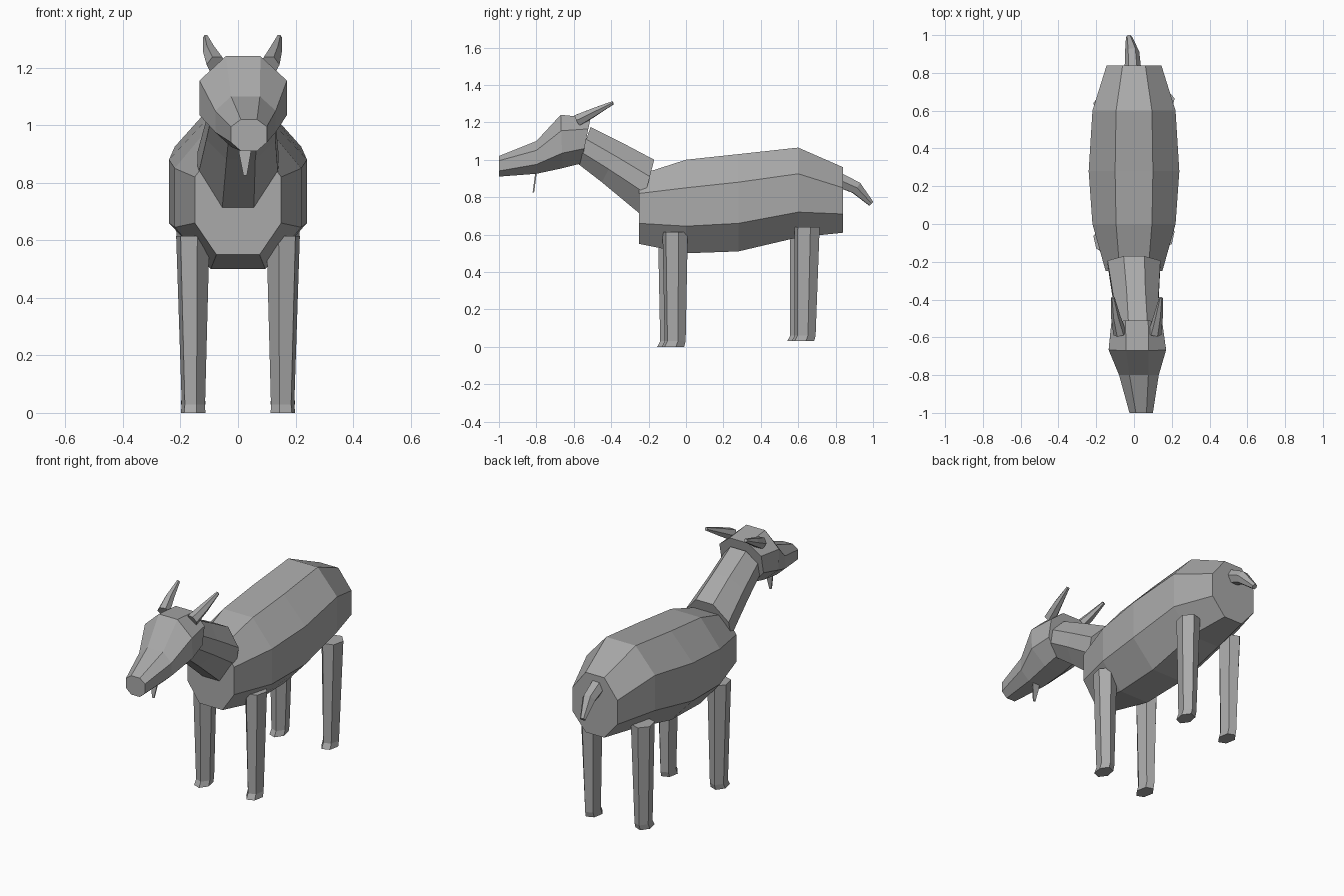
import bpy, bmesh
from math import sin, cos, pi, radians
from mathutils import Vector

cube = bpy.data.objects.get("Cube")
if cube:
    bpy.data.objects.remove(cube, do_unlink=True)

grey = bpy.data.materials.new("plain grey")
grey.use_nodes = True
colour = (0.4, 0.4, 0.4, 1)
grey.diffuse_color = colour
grey.node_tree.nodes["Principled BSDF"].inputs["Base Color"].default_value = colour


def loft(name, rings):
    """Skin a closed, flat shaded shell over matching rings of points."""
    bm = bmesh.new()
    loops = [[bm.verts.new(p) for p in ring] for ring in rings]
    n = len(loops[0])
    for a, b in zip(loops, loops[1:]):
        for i in range(n):
            j = (i + 1) % n
            bm.faces.new((a[i], a[j], b[j], b[i]))
    bm.faces.new(loops[0])
    bm.faces.new(loops[-1])
    bmesh.ops.recalc_face_normals(bm, faces=bm.faces)
    mesh = bpy.data.meshes.new(name)
    bm.to_mesh(mesh)
    bm.free()
    mesh.materials.append(grey)
    obj = bpy.data.objects.new(name, mesh)
    bpy.context.collection.objects.link(obj)
    return obj


def octagon(y_low, y_high, x, side, flat, bottom, low, high, top):
    """Eight sided section; it leans from y_low at the bottom to y_high at the top."""
    outline = [(flat, bottom), (side, low), (side, high), (flat, top),
               (-flat, top), (-side, high), (-side, low), (-flat, bottom)]
    lean = (y_high - y_low) / (top - bottom)
    return [(x + px, y_low + lean * (z - bottom), z) for px, z in outline]


def polygon(centre, rx, ry, count=6, turn=0):
    """Level section for a leg."""
    x, y, z = centre
    return [(x + rx * cos(turn + 2 * pi * i / count),
             y + ry * sin(turn + 2 * pi * i / count), z) for i in range(count)]


def spike(name, path, radii, count=6):
    """Tapering rod along a short path, cut square to its direction."""
    pts = [Vector(p) for p in path]
    rings = []
    for i, p in enumerate(pts):
        d = pts[min(i + 1, len(pts) - 1)] - pts[max(i - 1, 0)]
        q = d.to_track_quat('Z', 'Y')
        rings.append([p + q @ Vector((radii[i] * cos(2 * pi * k / count),
                                      radii[i] * sin(2 * pi * k / count), 0))
                      for k in range(count)])
    return loft(name, rings)


# Torso
loft("body", [
    octagon(-.25, -.25, 0, .15, .075, .55, .66, .82, .92),
    octagon(0, 0, 0, .22, .095, .50, .645, .85, 1.0),
    octagon(.28, .28, 0, .24, .10, .51, .66, .88, 1.03),
    octagon(.60, .60, 0, .22, .095, .585, .72, .925, 1.065),
    octagon(.84, .84, 0, .145, .06, .61, .71, .85, .96)])

# Neck
loft("neck", [
    octagon(-.245, -.17, 0, .14, .055, .71, .82, .91, 1.0),
    octagon(-.45, -.34, .01, .12, .05, .88, .95, 1.02, 1.09),
    octagon(-.58, -.51, .02, .11, .05, .98, 1.04, 1.11, 1.175)])

# Head, turned a little to its left
loft("head", [
    octagon(-.56, -.51, .015, .135, .06, .98, 1.06, 1.165, 1.225),
    octagon(-.66, -.67, .018, .152, .06, .955, 1.035, 1.155, 1.24),
    octagon(-.80, -.80, .026, .105, .05, .925, .975, 1.05, 1.10),
    octagon(-1.0, -1.0, .038, .062, .028, .91, .94, .995, 1.02)])

# Horns
spike("right_horn", [(-.075, -.58, 1.21), (-.097, -.49, 1.255), (-.112, -.39, 1.305)],
      [.035, .025, .01])
spike("left_horn", [(.11, -.58, 1.21), (.128, -.49, 1.255), (.143, -.39, 1.305)],
      [.035, .025, .01])

# Beard
loft("beard", [
    [(x + hx * w, y + hy, z) for hx, hy in ((-1, -.004), (1, -.004), (1, .004), (-1, .004))]
    for x, y, z, w in ((.024, -.80, .95, .024), (.024, -.806, .90, .02), (.025, -.816, .825, .006))])

# Tail
spike("tail", [(-.005, .80, .90), (-.01, .91, .85), (-.027, .99, .765)], [.045, .038, .016])

# Legs
for side, sign in (("left", 1), ("right", -1)):
    shift = .012 * sign
    for end, y, top, foot, lean in (("front", -.07, .615, 0, 0), ("hind", .635, .64, .03, .01)):
        turn = radians(15 if sign > 0 else 165)
        y += shift
        loft(f"{side}_{end}_leg", [
            polygon((.157 * sign, y, top), .06, .07, turn=turn),
            polygon((.155 * sign, y - lean, foot + .03), .042, .058, turn=turn),
            polygon((.156 * sign, y - lean - .012, foot), .044, .062, turn=turn)])
